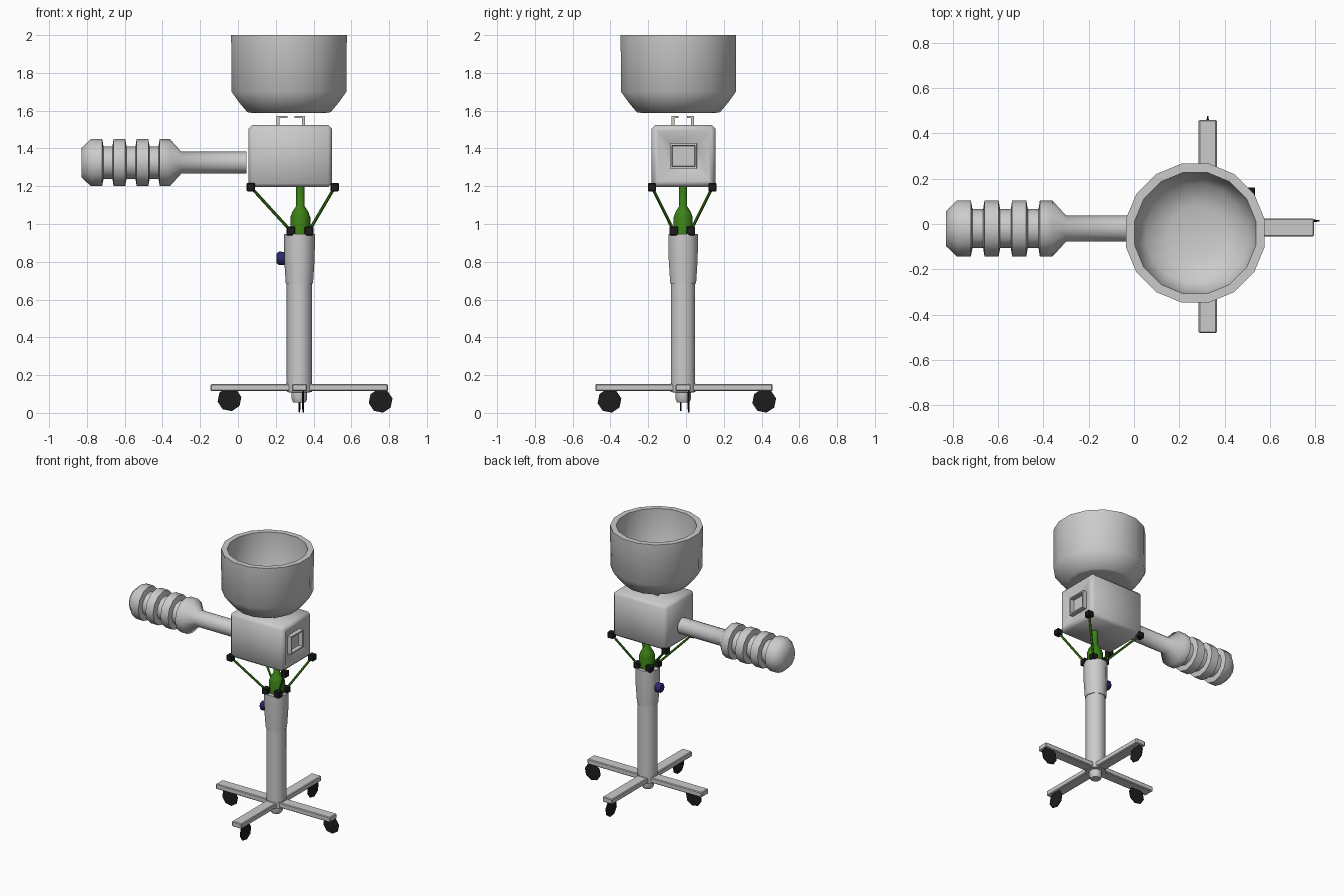
import bpy, bmesh, math
from mathutils import Vector, Matrix

if "Cube" in bpy.data.objects:
    bpy.data.objects.remove(bpy.data.objects["Cube"])


def mat(name, rgb):
    m = bpy.data.materials.new(name)
    m.diffuse_color = (*rgb, 1)
    m.use_nodes = True
    m.node_tree.nodes["Principled BSDF"].inputs["Base Color"].default_value = m.diffuse_color
    return m


GREY = mat("light_grey", (0.6, 0.6, 0.6))
BLACK = mat("black", (0.012, 0.012, 0.012))
GREEN = mat("green", (0.045, 0.22, 0.008))
BLUE = mat("navy_blue", (0.025, 0.02, 0.16))
CX, CY = 0.325, -0.015  # axis of the stand


def finish(bm, name, material, angle=50):
    bmesh.ops.recalc_face_normals(bm, faces=bm.faces)
    me = bpy.data.meshes.new(name)
    bm.to_mesh(me)
    bm.free()
    me.materials.append(material)
    ob = bpy.data.objects.new(name, me)
    bpy.context.collection.objects.link(ob)
    bpy.ops.object.select_all(action='DESELECT')
    bpy.context.view_layer.objects.active = ob
    ob.select_set(True)
    if angle:
        bpy.ops.object.shade_smooth_by_angle(angle=math.radians(angle))
    return ob


def lathe(name, profile, sides, origin, material, rot=Matrix(), phase=0.0, angle=50):
    """Spin (radius, height) points about local z; both ends are capped."""
    bm = bmesh.new()
    rings = [[bm.verts.new((r * math.cos(a), r * math.sin(a), h))
              for a in (2 * math.pi * (i + phase) / sides for i in range(sides))]
             for r, h in profile]
    for lo, hi in zip(rings, rings[1:]):
        for i in range(sides):
            j = (i + 1) % sides
            bm.faces.new((lo[i], lo[j], hi[j], hi[i]))
    bm.faces.new(rings[0])
    bm.faces.new(rings[-1])
    bm.transform(Matrix.Translation(origin) @ rot)
    return finish(bm, name, material, angle)


def box_bm(lo, hi, bevel=0.0):
    bm = bmesh.new()
    bmesh.ops.create_cube(bm, size=1)
    lo, hi = Vector(lo), Vector(hi)
    for v in bm.verts:
        v.co = Vector([(a + b) / 2 + c * (b - a) for a, b, c in zip(lo, hi, v.co)])
    if bevel:
        bmesh.ops.bevel(bm, geom=bm.edges[:], offset=bevel, segments=1, affect='EDGES')
    return bm


def box(name, lo, hi, material, bevel=0.0):
    return finish(box_bm(lo, hi, bevel), name, material, 35)


def cube(name, c, s, material):
    return box(name, [v - s / 2 for v in c], [v + s / 2 for v in c], material, 0.004)


def rod(name, a, b, r, material):
    d = Vector(b) - Vector(a)
    rot = d.to_track_quat('Z', 'Y').to_matrix().to_4x4()
    return lathe(name, [(r, 0), (r, d.length)], 6, a, material, rot)


# Bowl, open at the top
lathe("bowl", [(0.20, 1.588), (0.225, 1.592), (0.27, 1.645), (0.31, 1.70), (0.312, 2.0),
               (0.272, 2.0), (0.268, 1.76), (0.22, 1.67), (0.12, 1.635)],
      16, (0.27, -0.04, 0), GREY, phase=0.5)

# Housing with a sunken funnel and hollow nozzle on its right face
bm = box_bm((0.055, -0.183, 1.195), (0.497, 0.156, 1.525), 0.02)
bm.normal_update()
face = max(bm.faces, key=lambda f: f.normal.x * f.calc_area())
for thick, depth in ((0.02, 0), (0.09, -0.03), (0.002, 0.03), (0.014, 0), (0.003, -0.03)):
    bmesh.ops.inset_region(bm, faces=[face], thickness=thick, depth=depth)
    bm.normal_update()
finish(bm, "housing", GREY)

# Four hooked posts that carry the bowl
for sx in (-1, 1):
    for sy in (-1, 1):
        x, y = 0.28 + sx * 0.068, -0.018 + sy * 0.052
        box("bowl_post", (x - 0.008, y - 0.008, 1.515), (x + 0.008, y + 0.008, 1.572), GREY)
        x2, y2 = x - sx * 0.024, y - sy * 0.012
        box("bowl_post_lip", (x2 - 0.026, y2 - 0.018, 1.560), (x2 + 0.026, y2 + 0.018, 1.572), GREY)

# Ribbed handle pointing left
handle = [(0.058, -0.045), (0.058, 0.30), (0.124, 0.36)]
for k in range(3):
    s = 0.415 + k * 0.122
    handle += [(0.124, s), (0.086, s + 0.006), (0.086, s + 0.053), (0.124, s + 0.060)]
handle += [(0.124, 0.78), (0.078, 0.828)]
lathe("handle", handle, 12, (0, -0.02, 1.325), GREY, Matrix.Rotation(-math.pi / 2, 4, 'Y'))

# Corner blocks and green struts
for sx in (-1, 1):
    for sy in (-1, 1):
        top = (0.29 + sx * 0.222, -0.02 + sy * 0.16, 1.195)
        low = (0.328 + sx * 0.048, -0.02 + sy * 0.045, 0.963)
        cube("upper_block", top, 0.044, BLACK)
        cube("lower_block", low, 0.046, BLACK)
        rod("strut", low, top, 0.008, GREEN)

# Green bottle-shaped neck
lathe("neck", [(0.053, 0.94), (0.053, 1.035), (0.042, 1.065), (0.022, 1.095), (0.022, 1.2)],
      10, (0.33, -0.015, 0), GREEN)

# Two-stage column and its knob
lathe("upper_column", [(0.072, 0.685), (0.081, 0.82), (0.082, 0.948)], 10, (CX, CY, 0), GREY)
lathe("lower_column", [(0.067, 0.15), (0.067, 0.69)], 10, (CX, CY, 0), GREY)
lathe("knob", [(0.034, 0), (0.036, 0.03), (0.026, 0.042)], 8, (0.247, CY, 0.818), BLUE,
      Matrix.Rotation(-math.pi / 2, 4, 'Y'))

# Hub and four arms
lathe("hub", [(0.035, 0.055), (0.045, 0.075), (0.045, 0.108), (0.072, 0.110), (0.072, 0.156)],
      8, (CX, CY, 0), GREY, phase=0.5)
box("side_arms", (-0.145, CY - 0.04, 0.115), (0.793, CY + 0.04, 0.153), GREY, 0.005)
box("front_back_arms", (CX - 0.04, -0.48, 0.115), (CX + 0.04, 0.458, 0.153), GREY, 0.005)

# Thin wheels, each in the plane of its arm
to_y = Matrix.Rotation(math.pi / 2, 4, 'X')
to_x = Matrix.Rotation(math.pi / 2, 4, 'Y')
disc = [(0.045, -0.005), (0.064, -0.003), (0.064, 0.003), (0.045, 0.005)]
for name, pos, rot in (("left_wheel", (-0.045, -0.028, 0.072), to_y),
                       ("right_wheel", (0.755, 0.014, 0.064), to_y),
                       ("front_wheel", (0.345, -0.405, 0.064), to_x),
                       ("back_wheel", (0.325, 0.414, 0.064), to_x)):
    lathe(name, disc, 8, pos, BLACK, rot, phase=0.25)
